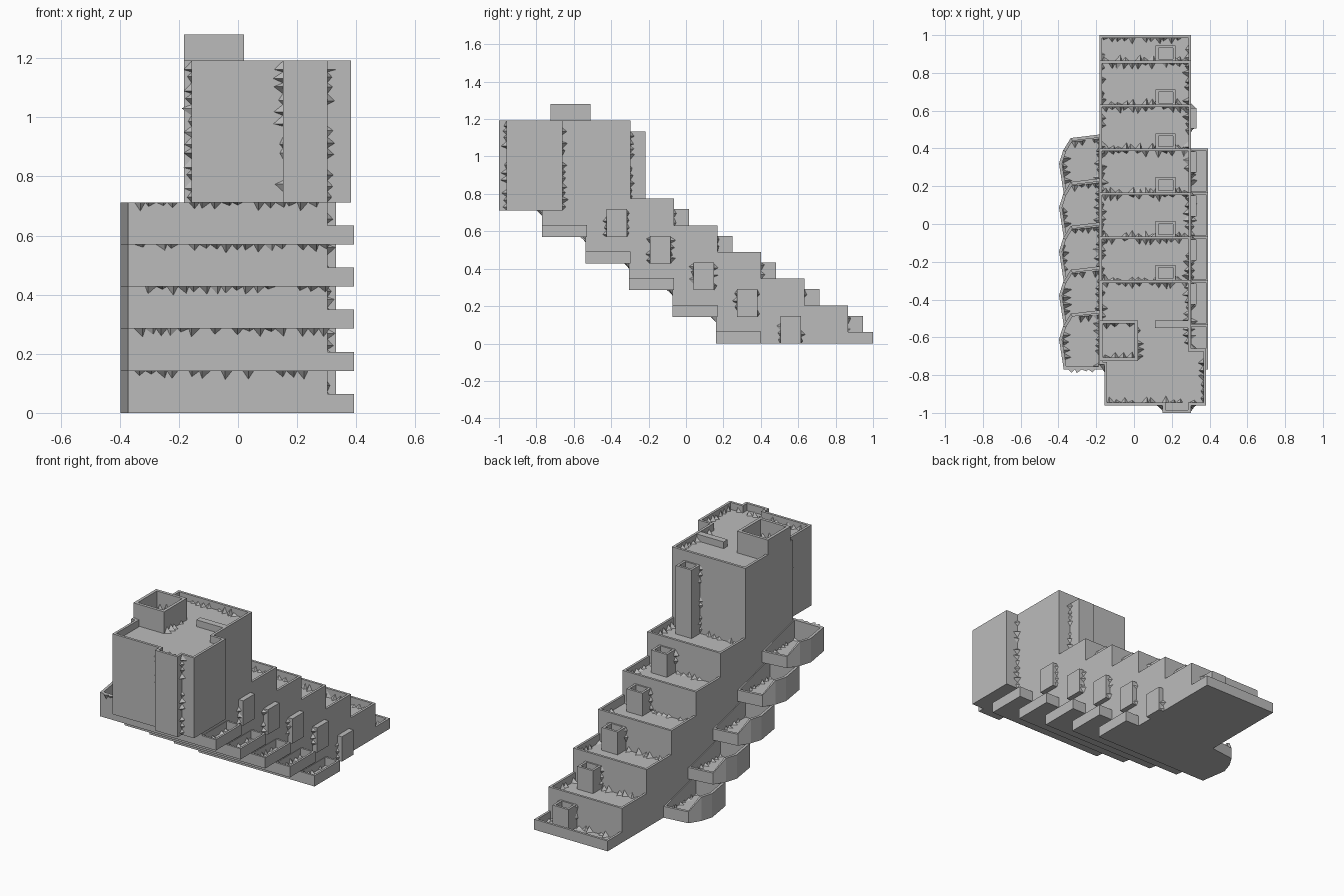
import bpy, bmesh, random
from mathutils import Vector

if "Cube" in bpy.data.objects:
    bpy.data.objects.remove(bpy.data.objects["Cube"])
random.seed(4)

mat = bpy.data.materials.new("plain grey")
mat.use_nodes = True
mat.diffuse_color = (0.5, 0.5, 0.5, 1)
mat.node_tree.nodes["Principled BSDF"].inputs["Base Color"].default_value = (0.5, 0.5, 0.5, 1)


def finish(name, bm):
    bmesh.ops.recalc_face_normals(bm, faces=bm.faces)
    me = bpy.data.meshes.new(name)
    bm.to_mesh(me)
    bm.free()
    me.materials.append(mat)
    ob = bpy.data.objects.new(name, me)
    bpy.context.collection.objects.link(ob)
    return ob


def extrude(bm, points, offset):
    """Solid made by sweeping a flat outline; returns the moved cap."""
    face = bm.faces.new([bm.verts.new(p) for p in points])
    ext = bmesh.ops.extrude_face_region(bm, geom=[face], use_keep_orig=True)["geom"]
    bmesh.ops.translate(bm, vec=offset, verts=[g for g in ext if isinstance(g, bmesh.types.BMVert)])
    return [g for g in ext if isinstance(g, bmesh.types.BMFace)][0]


def rect(x0, x1, y0, y1):
    return [(x0, y0), (x1, y0), (x1, y1), (x0, y1)]


def box(name, x0, x1, y0, y1, z0, z1):
    bm = bmesh.new()
    extrude(bm, [(x, y, z0) for x, y in rect(x0, x1, y0, y1)], (0, 0, z1 - z0))
    return finish(name, bm)


def tray(name, outline, z0, z1, floor, wall, low_y=None, low_z=0):
    """Block with a sunken top; the rim beyond low_y can be dropped to low_z."""
    bm = bmesh.new()
    cap = extrude(bm, [(x, y, z0) for x, y in outline], (0, 0, z1 - z0))
    bmesh.ops.recalc_face_normals(bm, faces=bm.faces)
    bmesh.ops.inset_region(bm, faces=[cap], thickness=wall, use_even_offset=True)
    ext = bmesh.ops.extrude_face_region(bm, geom=[cap])["geom"]
    bmesh.ops.translate(bm, vec=(0, 0, floor - z1), verts=[g for g in ext if isinstance(g, bmesh.types.BMVert)])
    if cap.is_valid:
        bmesh.ops.delete(bm, geom=[cap], context='FACES_ONLY')
    if low_y is not None:
        for v in bm.verts:
            if v.co.y > low_y and v.co.z > low_z:
                v.co.z = low_z
    return finish(name, bm)


shards = bmesh.new()


def ragged(a, b, u, v, size=0.035):
    """Row of small jagged teeth along an inner corner from a to b."""
    a, b, u, v = Vector(a), Vector(b), Vector(u), Vector(v)
    n = max(2, int((b - a).length / 0.035))
    for i in range(n):
        if random.random() < 0.2:
            continue
        p, q = a.lerp(b, i / n), a.lerp(b, (i + 1) / n)
        m = p.lerp(q, random.uniform(0.2, 0.8))
        r, s = (size * random.uniform(0.3, 1) for _ in range(2))
        vs = [shards.verts.new(c) for c in (p, q, m + u * r, m + v * s)]
        for t in ((0, 1, 2), (0, 1, 3), (0, 2, 3), (1, 2, 3)):
            shards.faces.new([vs[j] for j in t])


X, Y, Z = Vector((1, 0, 0)), Vector((0, 1, 0)), Vector((0, 0, 1))
H, D = 0.1425, 0.2325            # rise and run of each tier
L, R = -0.183, 0.302             # side walls of the main body
edge = [1.0] + [0.865 - D * k for k in range(6)]
front = [0.16 - D * k for k in range(5)]

# Stepped main body, overhanging at the front
profile = [(front[0], 0), (1, 0)]
for k in range(6):
    profile += [(edge[k], k * H + 0.012), (edge[k + 1], k * H + 0.012)]
profile += [(edge[6], 5 * H), (front[4], 5 * H)]
for k in (4, 3, 2, 1):
    profile += [(front[k], k * H), (front[k - 1], k * H)]
clean = [p for i, p in enumerate(profile) if p != profile[i - 1]]
bm = bmesh.new()
extrude(bm, [(L, y, z) for y, z in clean], (R - L, 0, 0))
finish("stepped_body", bm)

# Terrace parapets and the small shafts against each step wall
W = 0.014
for k in range(6):
    z, y0, y1 = k * H, edge[k + 1], edge[k]
    box(f"parapet_back_{k}", L, R, y1 - W, y1, z, z + 0.062)
    box(f"parapet_left_{k}", R - W, R, y0, y1 - W, z, z + 0.062)
    box(f"parapet_right_{k}", L, L + W, y0, y1 - W, z, z + 0.062)
    top = z + (0.148 if k < 5 else 0.42)
    tray(f"terrace_shaft_{k}", rect(0.115, 0.22, y0 - 0.005, y0 + 0.08), z, top, top - 0.04, 0.014)
    f = z + 0.012
    ragged((L + W, y0, f), (R - W, y0, f), Y, Z)
    ragged((L + W, y1 - W, f), (R - W, y1 - W, f), -Y, Z)
    ragged((L + W, y0, f), (L + W, y1 - W, f), X, Z)
    ragged((R - W, y0, f), (R - W, y1 - W, f), -X, Z)
    for x, d in ((0.115, -X), (0.22, X)):
        ragged((x, y0, f), (x, y0, top), d, Y, 0.025)

# Side balconies, wall boxes and wide side terraces on every tier
for k in range(5):
    z, y = k * H, front[k]
    tray(f"left_balcony_{k}", rect(R - 0.01, 0.393, y, y + 0.24), z, z + 0.064, z + 0.014, 0.012)
    box(f"left_wall_box_{k}", R - 0.01, 0.332, y + 0.345, y + 0.455, z, z + 0.148)
    outline = [(L + 0.01, y), (-0.372, y), (-0.397, y + 0.16), (-0.375, y + 0.23),
               (-0.335, y + 0.295), (L + 0.01, y + 0.315)]
    tray(f"right_terrace_{k}", outline, z, z + H, z + 0.025, 0.016, y + 0.25, z + 0.068)
    ragged((R, y, z + 0.014), (R, y + 0.24, z + 0.014), X, Z)
    ragged((L, y, z + 0.025), (L, y + 0.29, z + 0.025), -X, Z)
    ragged((-0.37, y + 0.05, z + 0.025), (-0.378, y + 0.2, z + 0.025), X, Z, 0.05)
    ragged((-0.33, y + 0.275, z + 0.025), (L, y + 0.29, z + 0.025), -Y, Z)
    for s, d in ((0.345, -Y), (0.455, Y)):
        ragged((R, y + s, z), (R, y + s, z + H), X, d, 0.028)
    # Torn underside joint of the tier above
    ragged((-0.35, y, z + H), (0.31, y, z + H), -Y, -Z, 0.03)

# Tower with a sunken roof
tower = [(L, -0.2975), (R, -0.2975), (R, -0.66), (0.382, -0.66), (0.382, -0.96), (R, -0.96),
         (R, -1), (0.152, -1), (0.152, -0.96), (-0.157, -0.96), (-0.157, -0.745), (L, -0.745)]
tray("tower", tower, 5 * H, 1.192, 1.15, 0.015)
box("roof_rail", 0.11, R - 0.01, -0.55, -0.512, 1.145, 1.19)
tray("roof_shaft", rect(L, 0.02, -0.725, -0.51), 1.14, 1.28, 1.17, 0.018)

# Jagged joints on the tower corners and roof
for x, y, u, v in ((0.152, -0.96, -X, -Y), (R, -0.96, X, -Y), (R, -0.66, X, Y), (-0.157, -0.745, -X, -Y)):
    ragged((x, y, 5 * H), (x, y, 1.19), u, v)
ragged((-0.14, -0.945, 1.15), (0.367, -0.945, 1.15), Y, Z)
ragged((0.367, -0.945, 1.15), (0.367, -0.675, 1.15), -X, Z)
ragged((L + W, -0.312, 1.15), (R - W, -0.312, 1.15), -Y, Z)
ragged((R - W, -0.64, 1.15), (R - W, -0.312, 1.15), -X, Z)
ragged((L + W, -0.5, 1.15), (L + W, -0.312, 1.15), X, Z)
ragged((0.02, -0.72, 1.15), (0.02, -0.51, 1.15), X, Z)
for y, d in ((-0.707, Y), (-0.528, -Y)):
    ragged((L + 0.018, y, 1.17), (0.002, y, 1.17), d, Z, 0.05)
finish("jagged_joints", shards)
